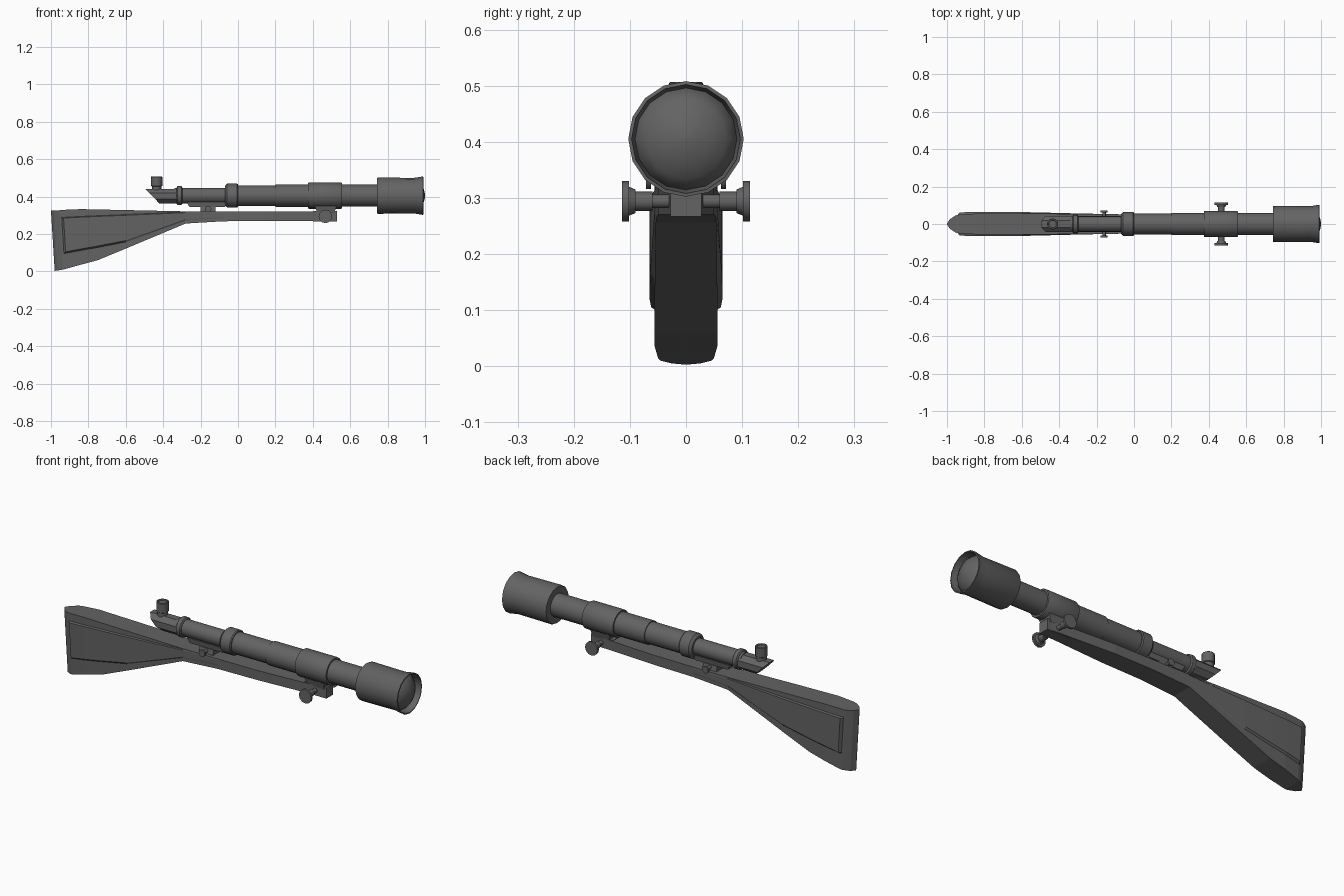
import bpy, bmesh, math

if "Cube" in bpy.data.objects:
    bpy.data.objects.remove(bpy.data.objects["Cube"])

gray = bpy.data.materials.new("dark_gunmetal_gray")
gray.diffuse_color = (0.125, 0.125, 0.125, 1)
gray.use_nodes = True
gray.node_tree.nodes["Principled BSDF"].inputs["Base Color"].default_value = gray.diffuse_color
ZC = 0.405  # height of the scope axis


def finish(name, bm, smooth=None):
    bmesh.ops.remove_doubles(bm, verts=bm.verts, dist=0.00005)
    bmesh.ops.recalc_face_normals(bm, faces=bm.faces)
    me = bpy.data.meshes.new(name)
    bm.to_mesh(me)
    bm.free()
    me.materials.append(gray)
    ob = bpy.data.objects.new(name, me)
    bpy.context.collection.objects.link(ob)
    if smooth:
        bpy.ops.object.select_all(action='DESELECT')
        ob.select_set(True)
        bpy.context.view_layer.objects.active = ob
        bpy.ops.object.shade_smooth_by_angle(angle=math.radians(smooth))
    return ob


def loft(name, rings, smooth=None):
    """Skin a list of equal-length point rings and cap both ends."""
    bm = bmesh.new()
    rows = [[bm.verts.new(p) for p in ring] for ring in rings]
    n = len(rows[0])
    for a, b in zip(rows, rows[1:]):
        for i in range(n):
            j = (i + 1) % n
            bm.faces.new((a[i], a[j], b[j], b[i]))
    bm.faces.new(rows[0])
    bm.faces.new(rows[-1])
    return finish(name, bm, smooth)


def lathe(name, axis, centre, profile, n=16, smooth=35):
    """Turn a (position, radius) profile around the x, y or z axis."""
    cx, cy, cz = centre
    rings = []
    for t, r in profile:
        ring = []
        for i in range(n):
            a = 2 * math.pi * i / n
            u, v = r * math.cos(a), r * math.sin(a)
            p = {'x': (t, u, v), 'y': (u, t, v), 'z': (u, v, t)}[axis]
            ring.append((p[0] + cx, p[1] + cy, p[2] + cz))
        rings.append(ring)
    return loft(name, rings, smooth)


def block(name, bottom, top):
    """Tapered block from two rectangles (x0, x1, half_y, z)."""
    def rect(x0, x1, y, z):
        return [(x0, -y, z), (x1, -y, z), (x1, y, z), (x0, y, z)]
    return loft(name, [rect(*bottom), rect(*top)])


# Stock: x, top, panel top, panel bottom, belly, half width, panel half width
stations = [
    (-1.0, .325, .290, .095, .003, .003, .003),
    (-.985, .325, .290, .095, .005, .025, .025),
    (-.955, .327, .288, .096, .010, .045, .045),
    (-.945, .328, .286, .096, .012, .048, .048),
    (-.935, .329, .285, .097, .015, .050, .062),
    (-.84, .333, .290, .112, .036, .056, .065),
    (-.75, .331, .294, .128, .060, .056, .065),
    (-.60, .328, .300, .157, .122, .056, .064),
    (-.28, .321, .314, .272, .256, .054, .056),
    (-.08, .320, .314, .285, .268, .052, .052),
    (.15, .320, .314, .285, .270, .050, .050),
    (.53, .320, .314, .285, .270, .027, .027),
]
rings = []
for x, top, pt, pb, bot, w, pw in stations:
    half = [(w, top), (w, pt + .004), (pw, pt), (pw, pb + .008), (w, pb), (w, bot)]
    shear = .02 if x < -.9 else 0  # the butt leans slightly
    sect = half + [(-y, z) for y, z in reversed(half)]
    rings.append([(x + shear * (.325 - z) / .325, y, z) for y, z in sect])
loft("stock", rings)

# Scope tube with its stepped diameters
lathe("scope_tube", 'x', (0, 0, ZC), [
    (-.34, .042), (-.07, .042), (-.07, .052), (-.058, .064), (-.005, .064),
    (0, .060), (0, .055), (.20, .055), (.20, .060), (.375, .060),
    (.375, .068), (.38, .070), (.55, .070), (.555, .068), (.555, .059), (.75, .059)])
lathe("eyepiece_ring", 'x', (0, 0, ZC),
      [(-.328, .044), (-.323, .051), (-.303, .051), (-.298, .044)])

# Objective bell with hollow flared rim, and domed lens
lathe("objective_bell", 'x', (0, 0, ZC), [
    (.742, .055), (.742, .094), (.748, .097), (.94, .095), (.99, .103),
    (.991, .097), (.95, .090)])
lathe("objective_lens", 'x', (0, 0, ZC), [
    (.948, .091), (.955, .091), (.975, .072), (.990, .045), (.998, .018), (1.0, .001)],
      smooth=60)

# Eyepiece: octagonal body cut off at a slant
octagon = [(.043 * math.cos(math.radians(22.5 + 45 * i)) / math.cos(math.radians(22.5)),
            .402 + .039 * math.sin(math.radians(22.5 + 45 * i)) / math.cos(math.radians(22.5)))
           for i in range(8)]
loft("eyepiece", [[(-.495 + (.441 - z) * .96, y, z) for y, z in octagon],
                  [(-.32, y, z) for y, z in octagon]])
lathe("eyepiece_knob", 'z', (-.435, 0, 0), [
    (.43, .026), (.455, .026), (.458, .030), (.505, .030), (.507, .028),
    (.507, .022), (.502, .020)], n=12)

# Front mount: saddle, end block, cross shaft
block("front_saddle", (.425, .515, .030, .312), (.405, .53, .042, .36))
block("front_mount_block", (.40, .53, .028, .267), (.40, .53, .028, .322))

# Rear mount: rail and foot
block("rear_rail", (-.26, -.07, .026, .345), (-.275, -.05, .030, .372))
block("rear_foot", (-.20, -.12, .036, .315), (-.20, -.12, .030, .347))

# Thumb screws on both sides
for side, s in (("right", -1), ("left", 1)):
    lathe("front_thumb_screw_" + side, 'y', (.467, 0, .294), [
        (s * y, r) for y, r in ((0, .012), (.06, .012), (.06, .017), (.09, .017),
                                (.09, .021), (.102, .026), (.102, .036), (.114, .036))], n=12)
    lathe("rear_thumb_screw_" + side, 'y', (-.16, 0, .334), [
        (s * y, r) for y, r in ((0, .009), (.062, .009), (.062, .018), (.071, .018))], n=12)
